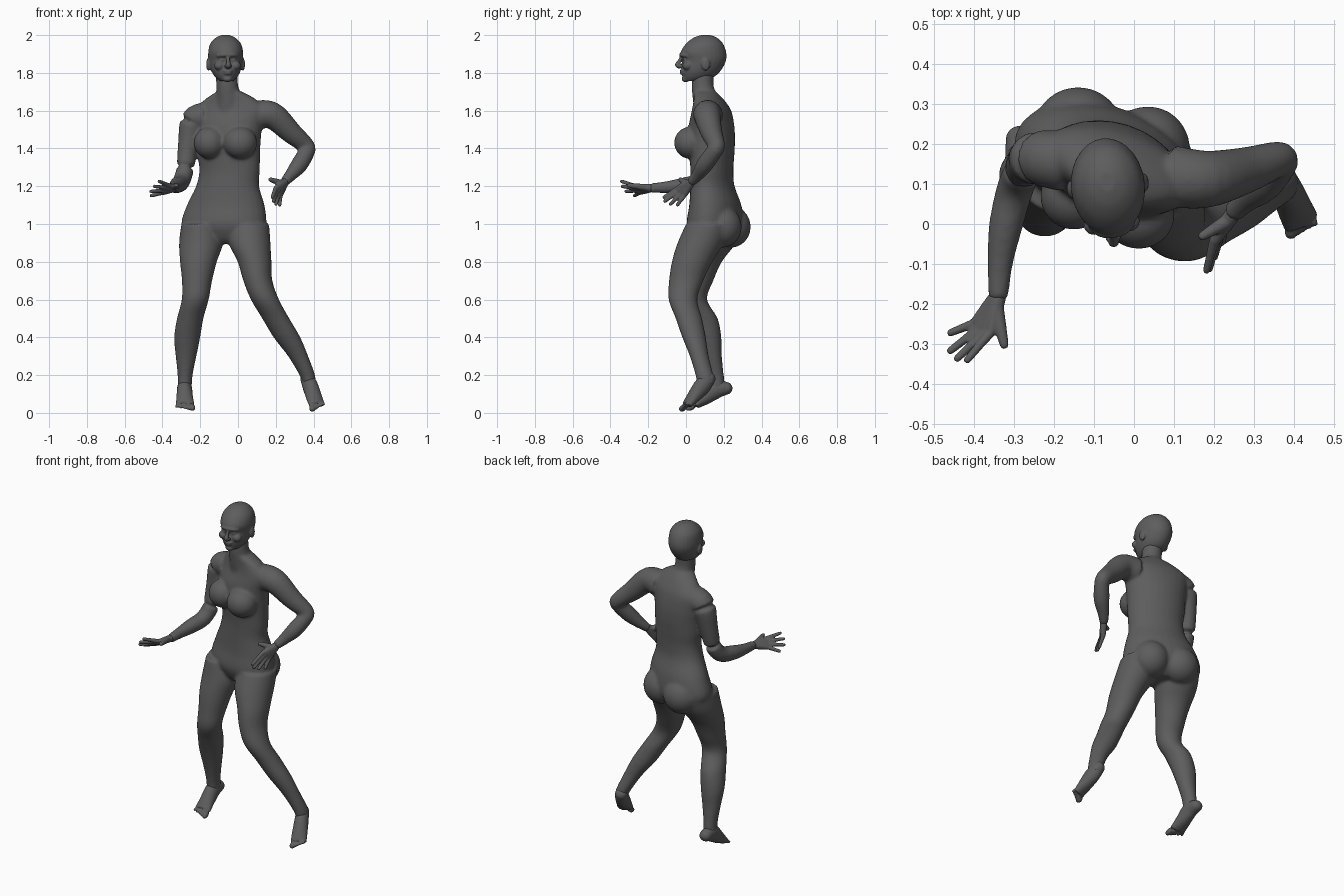
import bpy, bmesh, math
from mathutils import Vector, Matrix

SIDES = 28
skin = bpy.data.materials.new("dark_grey")
skin.diffuse_color = (0.11, 0.11, 0.11, 1)


def resample(rows, n=5):
    """Catmull-Rom interpolation through rows of numbers."""
    out = []
    for i in range(len(rows) - 1):
        a, b, c, d = (rows[max(i - 1, 0)], rows[i], rows[i + 1], rows[min(i + 2, len(rows) - 1)])
        for k in range(n):
            t = k / n
            out.append([0.5 * (2 * q + (r - p) * t + (2 * p - 5 * q + 4 * r - s) * t * t
                               + (3 * q - p - 3 * r + s) * t ** 3) for p, q, r, s in zip(a, b, c, d)])
    out.append(list(rows[-1]))
    return out


def loft(bm, rings):
    """Closed skin through rings of (centre, first axis, second axis)."""
    loops = []
    for c, u, v in rings:
        loops.append([bm.verts.new(c + u * math.cos(a) + v * math.sin(a))
                      for a in (2 * math.pi * i / SIDES for i in range(SIDES))])
    for lo, hi in zip(loops, loops[1:]):
        for i in range(SIDES):
            j = (i + 1) % SIDES
            bm.faces.new((lo[i], lo[j], hi[j], hi[i]))
    bm.faces.new(loops[0][::-1])
    bm.faces.new(loops[-1])


def stack(bm, rows):
    """Level elliptical sections: z, x min, x max, y min, y max."""
    rows = sorted(rows)
    loft(bm, [(Vector(((x0 + x1) / 2, (y0 + y1) / 2, z)), Vector(((x1 - x0) / 2, 0, 0)),
               Vector((0, (y1 - y0) / 2, 0))) for z, x0, x1, y0, y1 in resample(rows)])


def turned_stack(bm, rows, yaw):
    """Level sections turned about z: z, centre x, centre y, half width, half depth."""
    u, v = Vector((math.cos(yaw), math.sin(yaw), 0)), Vector((-math.sin(yaw), math.cos(yaw), 0))
    loft(bm, [(Vector((x, y, z)), u * a, v * b) for z, x, y, a, b in resample(sorted(rows))])


def tube(bm, rows, n=5):
    """Sections square to a path: x, y, z, half width, optional half height."""
    rows = resample([r if len(r) == 5 else (*r, r[3]) for r in rows], n)
    pts = [Vector(r[:3]) for r in rows]
    rings = []
    for i, r in enumerate(rows):
        t = (pts[min(i + 1, len(pts) - 1)] - pts[max(i - 1, 0)]).normalized()
        up = Vector((0, 0, 1)) if abs(t.z) < 0.93 else Vector((0, 1, 0))
        side = t.cross(up).normalized()
        rings.append((pts[i], side * r[3], side.cross(t) * r[4]))
    loft(bm, rings)


def ball(bm, centre, radii):
    m = Matrix.Translation(centre) @ Matrix.Diagonal((*radii, 1))
    bmesh.ops.create_uvsphere(bm, u_segments=24, v_segments=16, radius=1, matrix=m)


def finish(bm, name, voxel, rounds):
    """Fuse overlapping forms into one smooth skin."""
    bmesh.ops.recalc_face_normals(bm, faces=bm.faces)
    mesh = bpy.data.meshes.new(name)
    bm.to_mesh(mesh)
    bm.free()
    mesh.materials.append(skin)
    mesh.polygons.foreach_set("use_smooth", [True] * len(mesh.polygons))
    ob = bpy.data.objects.new(name, mesh)
    bpy.context.collection.objects.link(ob)
    fuse = ob.modifiers.new("fuse", 'REMESH')
    fuse.mode, fuse.voxel_size, fuse.use_smooth_shade = 'VOXEL', voxel, True
    soft = ob.modifiers.new("soften", 'SMOOTH')
    soft.factor, soft.iterations = 0.5, rounds
    return ob


# Torso, turned slightly to its right
bm = bmesh.new()
turned_stack(bm, [
    (1.70, -.045, .10, .07, .06), (1.66, -.04, .12, .14, .07), (1.60, -.04, .135, .195, .09),
    (1.52, -.05, .135, .185, .112), (1.44, -.05, .135, .175, .118), (1.36, -.048, .137, .17, .112),
    (1.28, -.045, .137, .165, .107), (1.20, -.055, .14, .172, .11), (1.10, -.065, .155, .212, .128),
    (1.00, -.075, .155, .232, .14), (.93, -.07, .155, .19, .115), (.895, -.068, .15, .08, .08)],
    math.radians(-18))
# Chest and buttocks
for c, r in (((.012, .022, 1.43), (.09, .085, .085)), ((-.15, .07, 1.43), (.085, .085, .085)),
             ((.035, .19, .985), (.105, .105, .11)), ((-.14, .238, .985), (.11, .105, .11))):
    ball(bm, c, r)
# Neck
tube(bm, [(-.045, .125, 1.60, .085), (-.05, .10, 1.67, .066), (-.057, .088, 1.73, .058), (-.062, .09, 1.81, .058)])
# Arms
tube(bm, [(-.17, .155, 1.57, .075), (-.235, .165, 1.545, .07), (-.263, .155, 1.42, .055),
          (-.28, .13, 1.29, .047), (-.30, .08, 1.225, .046), (-.322, -.01, 1.205, .042),
          (-.335, -.10, 1.195, .032), (-.34, -.19, 1.19, .025)])
tube(bm, [(.09, .12, 1.575, .078), (.18, .112, 1.575, .072), (.28, .135, 1.485, .058),
          (.36, .162, 1.415, .045), (.365, .15, 1.385, .043), (.325, .10, 1.315, .045),
          (.278, .06, 1.258, .033), (.245, .025, 1.22, .025)])
# Legs
stack(bm, [
    (1.0, -.30, -.10, .03, .30), (.9, -.312, -.08, .01, .265), (.8, -.307, -.112, -.012, .19),
    (.7, -.297, -.137, -.025, .145), (.6, -.298, -.155, -.03, .112), (.5, -.323, -.183, .01, .168),
    (.4, -.338, -.2, .05, .187), (.3, -.33, -.22, .085, .19), (.2, -.32, -.24, .11, .2), (.12, -.32, -.245, .12, .21)])
stack(bm, [
    (1.0, -.06, .165, .0, .24), (.9, -.05, .172, -.045, .2), (.8, -.002, .177, -.075, .14),
    (.7, .028, .182, -.09, .092), (.6, .068, .217, -.092, .06), (.5, .128, .272, -.055, .085),
    (.4, .188, .33, -.02, .105), (.3, .265, .372, .02, .12), (.2, .325, .408, .05, .145), (.15, .345, .41, .06, .15)])
finish(bm, "body", 0.008, 10)

# Head, built around x = 0 and then turned
bm = bmesh.new()
stack(bm, [(z, -w, w, y0, y1) for z, w, y0, y1 in (
    (2.0, .02, .08, .13), (1.986, .052, .04, .165), (1.955, .081, .0, .196), (1.91, .092, -.028, .213),
    (1.865, .09, -.018, .212), (1.815, .079, -.024, .187), (1.78, .06, -.02, .15), (1.757, .035, -.01, .09))])
tube(bm, [(0, -.022, 1.89, .008), (0, -.036, 1.862, .010), (0, -.046, 1.842, .014), (0, -.03, 1.832, .012)])
tube(bm, [(-.055, .0, 1.89, .008), (-.025, -.022, 1.895, .011), (.025, -.022, 1.895, .011), (.055, .0, 1.89, .008)])
ball(bm, (0, -.022, 1.810), (.025, .013, .007))
ball(bm, (0, -.020, 1.797), (.022, .013, .007))
ball(bm, (0, -.002, 1.768), (.026, .022, .017))
for s in (-1, 1):
    ball(bm, (s * .092, .095, 1.845), (.011, .023, .034))   # ear
    ball(bm, (s * .012, -.033, 1.836), (.009, .010, .008))  # nostril wing
    ball(bm, (s * .043, .002, 1.838), (.028, .026, .024))   # cheek
    ball(bm, (s * .031, -.004, 1.868), (.014, .014, .010))  # eye
turn = Matrix.Translation((-.066, .1, 0)) @ Matrix.Rotation(math.radians(6), 4, 'Z') @ Matrix.Translation((0, -.1, 0))
bmesh.ops.transform(bm, matrix=turn, verts=bm.verts)
finish(bm, "head", 0.005, 4)


def hand(name, wrist, knuckles, tips, thumb):
    """Palm rays, fingers and thumb."""
    bm = bmesh.new()
    w = Vector(wrist)
    for k, t in zip(knuckles, tips):
        k, t = Vector(k), Vector(t)
        tube(bm, [(*w, .021), (*w.lerp(k, .5), .018), (*k, .014)])
        tube(bm, [(*w.lerp(k, .85), .012), (*k, .0125), (*k.lerp(t, .5), .0105), (*k.lerp(t, .93), .009), (*t, .004)])
    t = Vector(thumb)
    base = w.lerp(Vector(knuckles[0]), .3)
    tube(bm, [(*base, .019), (*base.lerp(t, .45), .0155), (*base.lerp(t, .9), .011), (*t, .005)])
    finish(bm, name, 0.004, 3)


hand("right_hand", (-.34, -.18, 1.19),
     [(-.357, -.268, 1.2), (-.372, -.268, 1.19), (-.386, -.26, 1.178), (-.396, -.247, 1.167)],
     [(-.422, -.346, 1.228), (-.448, -.342, 1.2), (-.466, -.322, 1.172), (-.466, -.275, 1.148)], (-.323, -.312, 1.205))
hand("left_hand", (.25, .03, 1.225),
     [(.2, -.045, 1.188), (.207, -.037, 1.175), (.216, -.022, 1.163), (.225, -.006, 1.155)],
     [(.18, -.122, 1.138), (.187, -.118, 1.116), (.2, -.088, 1.1), (.22, -.05, 1.095)], (.163, -.035, 1.238))


def foot(name, rows, big, little):
    """Sole and instep with five toes fanned from the ball."""
    bm = bmesh.new()
    tube(bm, rows)
    ball(bm, rows[0][:3], (.036, .034, .034))
    big, little, mid = Vector(big), Vector(little), Vector(rows[-1][:3])
    for i in range(5):
        f = i / 4
        tip = big.lerp(little, f)
        root = mid + (tip - big.lerp(little, .5)) * .75
        r = .016 - .006 * min(1, f * 2)
        tube(bm, [(*root, r), (*root.lerp(tip, .6), r), (*tip, r * .5)])
    finish(bm, name, 0.005, 3)


foot("right_foot", [(-.285, .212, .13, .036), (-.283, .155, .125, .04, .052), (-.282, .1, .082, .044, .04),
                    (-.28, .05, .042, .05, .022)], (-.238, .002, .018), (-.328, .03, .03))
foot("left_foot", [(.365, .122, .182, .036), (.383, .085, .14, .04, .046), (.402, .04, .085, .044, .034),
                   (.418, .005, .042, .046, .021)], (.392, -.035, .014), (.456, -.004, .045))
